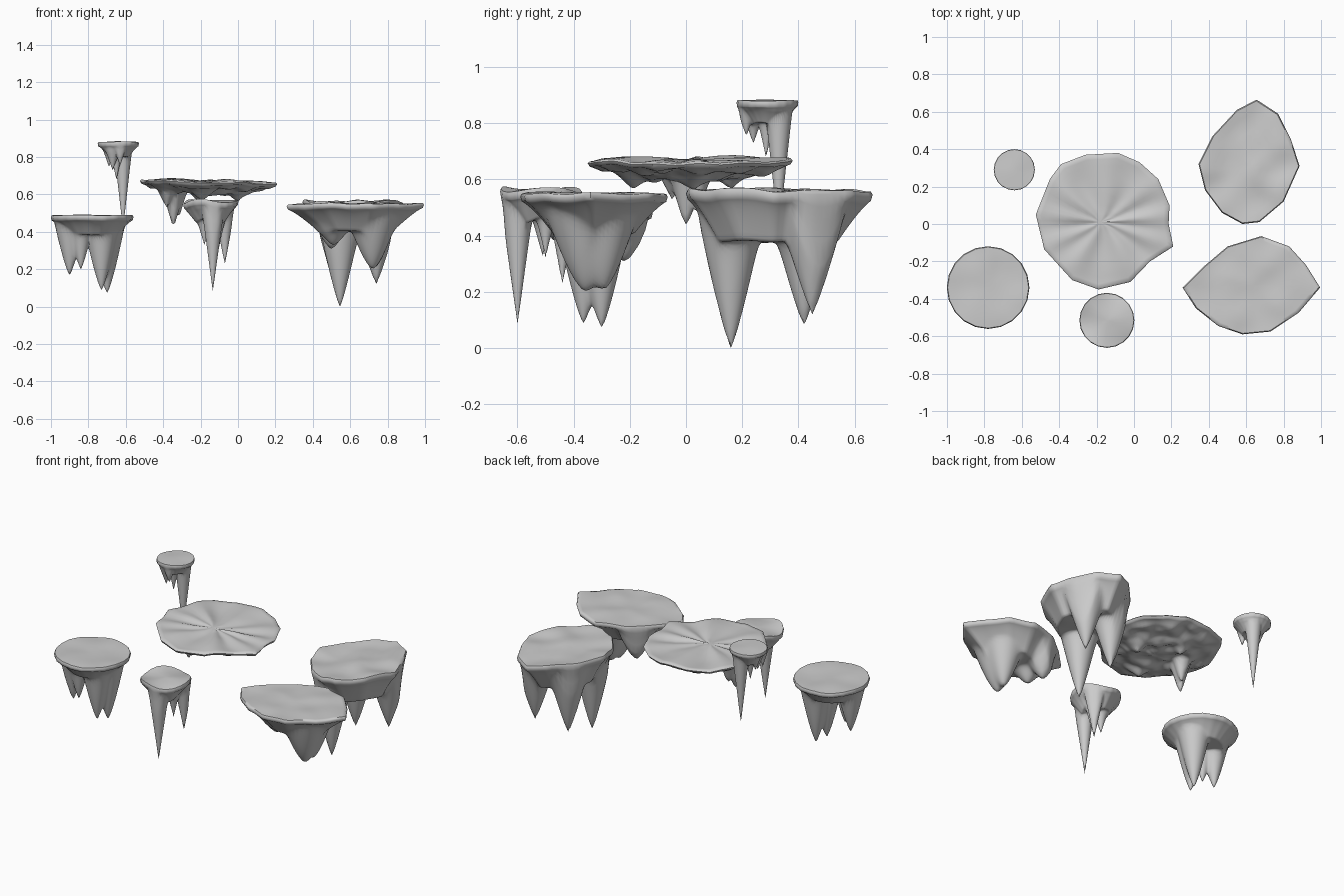
import bpy, bmesh, math
from mathutils import Vector, noise

if "Cube" in bpy.data.objects:
    bpy.data.objects.remove(bpy.data.objects["Cube"])


def circle(cx, cy, r, n=20):
    return [(cx + r * math.cos(2 * math.pi * i / n), cy + r * math.sin(2 * math.pi * i / n)) for i in range(n)]


def island(name, center, outline, top, thick, skirt, flare, spikes, per_edge=4, rings=30,
           wobble=0.004, crag=0.0, bulge=1.0, top_fn=None):
    """Plateau with a thin rim and a hanging underside made of a skirt plus cone-like spikes (x, y, z, radius)."""
    c = Vector(center)
    pts = []
    for i, a in enumerate(outline):
        a, b = Vector(a), Vector(outline[(i + 1) % len(outline)])
        pts += [a.lerp(b, k / per_edge) for k in range(per_edge)]
    n = len(pts)
    base = top - thick

    def top_z(p, t):
        z = top + wobble * noise.noise(Vector((p.x * 7, p.y * 7, top * 9))) * 2
        return z + (top_fn(p, t) if top_fn else 0)

    def under_z(p, t):
        u = min(1, (1 - t) / flare)
        terms = [skirt * u ** 1.3]
        for x, y, z, r in spikes:
            d = (p - Vector((x, y))).length
            terms.append((base - z) * max(0, 1 - (d / r) ** bulge) * min(1, (1 - t) / 0.12))
        depth = sum(v ** 6 for v in terms) ** (1 / 6)
        if crag:
            depth += crag * min(1, (1 - t) / 0.15) * (0.4 + noise.noise(Vector((p.x * 13, p.y * 13, 2.0))))
        return base - depth + (top_z(p, 1) - top) * t

    bm = bmesh.new()

    def ring(t, zf, shift=0.0):
        row = []
        for p in pts:
            q = c + (p - c) * t
            row.append(bm.verts.new((q.x, q.y, zf(q, t) + shift)))
        return row

    rows = [ring(t, top_z) for t in (0.12, 0.25, 0.4, 0.55, 0.7, 0.82, 0.92, 0.98)]
    rows.append(ring(1.0, top_z, -0.4 * thick))
    under_rows = [ring(1 - 0.96 * k / rings - 0.02, under_z) for k in range(rings + 1)]
    rows += under_rows
    for a, b in zip(rows, rows[1:]):
        for i in range(n):
            j = (i + 1) % n
            bm.faces.new((a[i], b[i], b[j], a[j]))
    # centre caps
    for row, f in ((rows[0], top_z), (rows[-1], under_z)):
        v = bm.verts.new((c.x, c.y, f(c, 0)))
        for i in range(n):
            bm.faces.new((row[i], row[(i + 1) % n], v))
    # snap the nearest underside vertex onto every tip
    low = [v for r in under_rows[2:] for v in r]
    for x, y, z, r in spikes:
        v = min(low, key=lambda w: (w.co.x - x) ** 2 + (w.co.y - y) ** 2)
        v.co = (x, y, z)
    bmesh.ops.recalc_face_normals(bm, faces=bm.faces)
    me = bpy.data.meshes.new(name)
    bm.to_mesh(me)
    bm.free()
    ob = bpy.data.objects.new(name, me)
    bpy.context.collection.objects.link(ob)
    bpy.ops.object.select_all(action='DESELECT')
    ob.select_set(True)
    bpy.context.view_layer.objects.active = ob
    bpy.ops.object.shade_smooth_by_angle(angle=math.radians(60))
    return ob


# round island on the left
island("left_island", (-0.78, -0.34), circle(-0.78, -0.34, 0.221), 0.487, 0.025, 0.08, 0.4,
       [(-0.90, -0.36, 0.17, 0.085), (-0.84, -0.39, 0.20, 0.07),
        (-0.73, -0.365, 0.09, 0.10), (-0.70, -0.30, 0.075, 0.10)], bulge=1.3)

# small high island with one long needle
island("high_island", (-0.64, 0.29), circle(-0.64, 0.29, 0.11), 0.88, 0.02, 0.06, 0.5,
       [(-0.615, 0.33, 0.42, 0.05), (-0.67, 0.24, 0.73, 0.045), (-0.65, 0.285, 0.68, 0.04),
        (-0.69, 0.29, 0.75, 0.04), (-0.63, 0.215, 0.76, 0.035)], wobble=0.003, crag=0.012)

# small front island, slightly bent plateau
island("front_island", (-0.145, -0.515), circle(-0.145, -0.515, 0.147), 0.565, 0.025, 0.08, 0.45,
       [(-0.135, -0.60, 0.085, 0.062), (-0.07, -0.44, 0.23, 0.06),
        (-0.18, -0.51, 0.33, 0.06), (-0.10, -0.50, 0.32, 0.05)], crag=0.012,
       top_fn=lambda p, t: 0.012 * t * t * math.sin(3 * math.atan2(p.y + 0.515, p.x + 0.145) + 1))

# eye-shaped island at the front right
island("right_front_island", (0.63, -0.33),
       [(0.995, -0.34), (0.92, -0.22), (0.83, -0.12), (0.68, -0.065), (0.5, -0.12), (0.37, -0.23),
        (0.26, -0.34), (0.33, -0.45), (0.45, -0.545), (0.58, -0.59), (0.73, -0.575), (0.88, -0.475)],
       0.55, 0.025, 0.12, 0.45,
       [(0.72, -0.36, 0.205, 0.15), (0.73, -0.29, 0.215, 0.13), (0.51, -0.34, 0.33, 0.13),
        (0.50, -0.22, 0.31, 0.12)],
       per_edge=6, wobble=0.005, bulge=1.5)

# pointed oval island at the back right on three legs
island("right_back_island", (0.62, 0.31),
       [(0.885, 0.31), (0.84, 0.45), (0.77, 0.59), (0.655, 0.665), (0.55, 0.61), (0.42, 0.47),
        (0.345, 0.32), (0.38, 0.18), (0.47, 0.06), (0.58, 0.0), (0.67, 0.01), (0.80, 0.12)],
       0.56, 0.03, 0.15, 0.36,
       [(0.545, 0.16, 0.0, 0.13), (0.53, 0.42, 0.085, 0.13), (0.74, 0.45, 0.12, 0.13)],
       per_edge=6, wobble=0.009, bulge=1.2)


# wide wrinkled central plateau
def wrinkles(p, t):
    a = math.atan2(p.y - 0.01, p.x + 0.16)
    fold = 0.6 * math.sin(9 * a + 2 * math.sin(2 * a)) + 0.4 * math.sin(5 * a + 1)
    return 0.010 * math.sin(2.6 * t) * fold - 0.02 * (p.x + 0.16)


island("central_island", (-0.18, 0.01),
       [(0.19, 0.1), (0.185, 0.0), (0.21, -0.12), (0.085, -0.2), (-0.02, -0.31), (-0.19, -0.35),
        (-0.33, -0.3), (-0.385, -0.24), (-0.48, -0.135), (-0.525, 0.05), (-0.45, 0.24),
        (-0.39, 0.32), (-0.26, 0.37), (-0.085, 0.38), (0.03, 0.33), (0.13, 0.24)],
       0.67, 0.018, 0.035, 0.5,
       [(-0.345, 0.0, 0.44, 0.07), (-0.32, 0.04, 0.49, 0.06), (-0.38, -0.05, 0.53, 0.06),
        (-0.19, -0.19, 0.57, 0.09), (0.0, 0.03, 0.56, 0.09), (-0.22, 0.16, 0.58, 0.08)],
       per_edge=6, rings=36, wobble=0.004, crag=0.025, top_fn=wrinkles)
